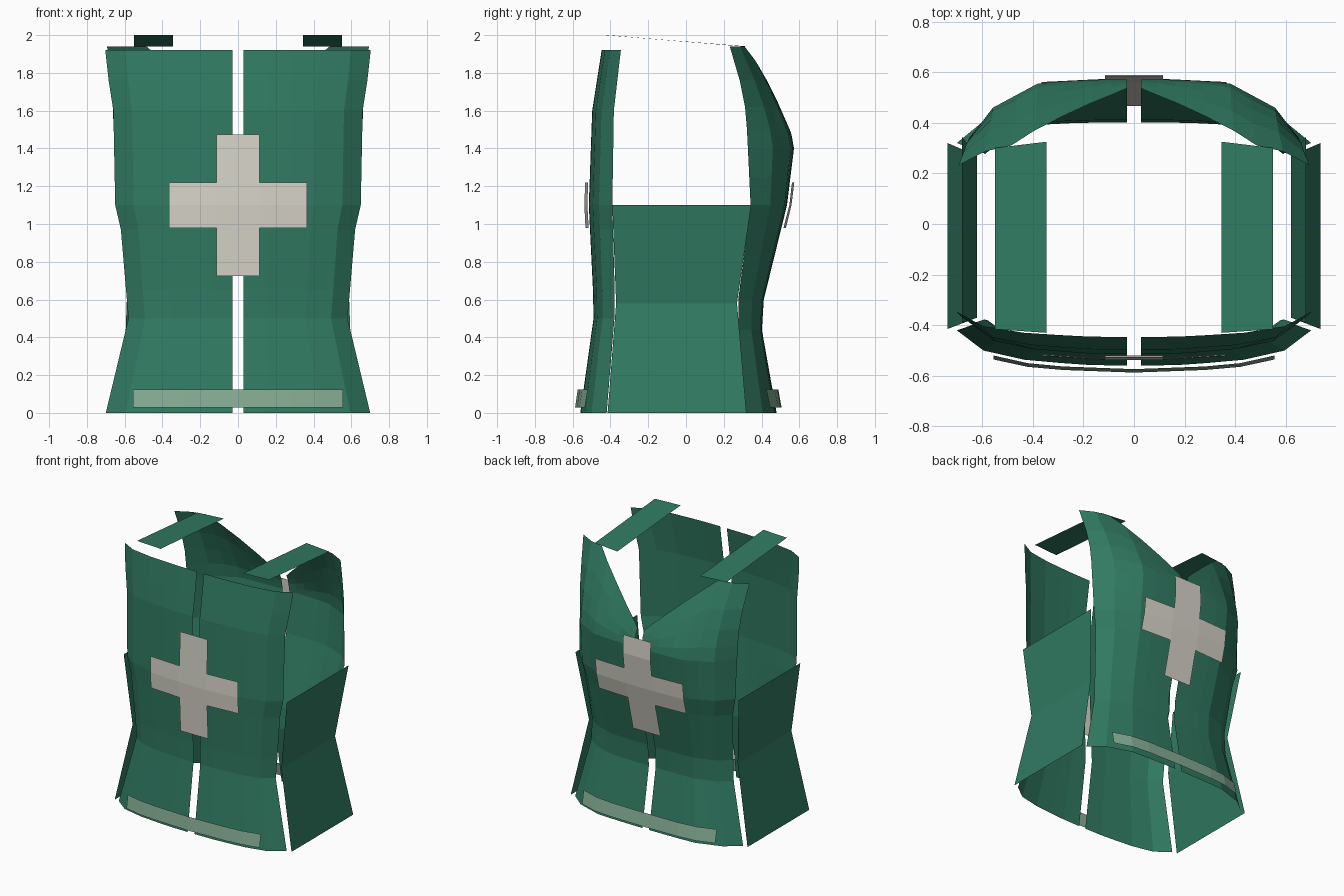
import bpy

if "Cube" in bpy.data.objects:
    bpy.data.objects.remove(bpy.data.objects["Cube"])


def material(name, rgb):
    m = bpy.data.materials.new(name)
    m.diffuse_color = (*rgb, 1)
    m.use_nodes = True
    m.node_tree.nodes["Principled BSDF"].inputs["Base Color"].default_value = m.diffuse_color
    return m


GREEN = material("vest green", (0.030, 0.195, 0.122))
PALE = material("pale green hem", (0.235, 0.41, 0.295))
CREAM = material("cream cross", (0.68, 0.66, 0.58))


def lerp(table, t):
    """Piecewise linear lookup in a list of (key, value)."""
    if t <= table[0][0]:
        return table[0][1]
    for (a, u), (b, v) in zip(table, table[1:]):
        if t <= b:
            return u + (v - u) * (t - a) / (b - a)
    return table[-1][1]


# Body shape by height: half width, centre depth and side edge depth
WIDTH = [(0, .70), (.5, .58), (.97, .62), (1.1, .65), (1.6, .66), (1.76, .685), (1.94, .705)]
FRONT_MID = [(0, -.56), (.5, -.49), (.65, -.493), (1.1, -.515), (1.6, -.497), (1.92, -.447)]
FRONT_EDGE = [(0, -.42), (.55, -.375), (1.1, -.39), (1.6, -.382), (1.92, -.345)]
BACK_MID = [(0, .48), (.44, .402), (.6, .412), (1.1, .535), (1.4, .572),
            (1.48, .558), (1.72, .455), (1.94, .335)]
BACK_EDGE = [(0, .32), (.55, .27), (1.1, .342), (1.6, .318), (1.94, .225)]
# Roundness across the body: 0 at the centre, 1 at the side edge
FRONT_BEND = [(0, 0), (.25, .02), (.42, .08), (.62, .17), (.85, .43), (1, 1)]
BACK_BEND = [(0, 0), (.25, .01), (.42, .03), (.58, .07), (.85, .46), (1, 1)]


def depth(back, x, z):
    f = min(abs(x) / lerp(WIDTH, z), 1)
    if back:
        mid, edge, d = lerp(BACK_MID, z), lerp(BACK_EDGE, z), lerp(BACK_BEND, f)
    else:
        mid, edge, d = lerp(FRONT_MID, z), lerp(FRONT_EDGE, z), lerp(FRONT_BEND, f)
    return mid + (edge - mid) * d


def sheet(name, us, vs, point, mat, flip=False, keep=None, mirror=False):
    """Grid of flat faces; point(u, v) places each corner."""
    n = len(us)
    verts = [point(u, v) for v in vs for u in us]
    faces = []
    for j in range(len(vs) - 1):
        for i in range(n - 1):
            if keep and not keep(i, j):
                continue
            q = (j * n + i, j * n + i + 1, (j + 1) * n + i + 1, (j + 1) * n + i)
            faces.append(q[::-1] if flip else q)
    me = bpy.data.meshes.new(name)
    me.from_pydata(verts, [], faces)
    me.materials.append(mat)
    ob = bpy.data.objects.new(name, me)
    bpy.context.collection.objects.link(ob)
    if mirror:
        ob.modifiers.new("Mirror", 'MIRROR').use_mirror_merge = False
    return ob


GAP = 0.028
COLS = [0, .25, .42, .62, .85, 1]


def front_point(f, z):
    x = max(f * lerp(WIDTH, z), GAP)
    return (x, depth(False, x, z), z)


def back_point(f, z):
    # above the chest the rows squeeze down into the V neck
    if z > 1.4:
        top = lerp([(.04, 1.53), (.70, 1.94)], f)
        z = 1.4 + (z - 1.4) * (top - 1.4) / .54
    x = max(f * (lerp(WIDTH, z) - (.012 if z > 1.7 else 0)), GAP)
    return (x, depth(True, x, z), z)


# Front and back panels, split down the middle
sheet("front_panel", COLS, [0, .5, .65, .97, 1.1, 1.6, 1.76, 1.92], front_point, GREEN, mirror=True)
sheet("back_panel", [0, .14, .25, .42, .58, .70, .85, 1],
      [0, .44, .6, .97, 1.1, 1.25, 1.4, 1.5, 1.62, 1.76, 1.94],
      back_point, GREEN, flip=True, mirror=True)

# Side panels under the arms
SIDE_X = [(0, .737), (.58, .62), (1.1, .68)]
SIDE_A = [(0, -.415), (.58, -.37), (1.1, -.39)]
SIDE_B = [(0, .32), (.58, .27), (1.1, .345)]
sheet("side_panel", [0, 1], [0, .58, 1.1],
      lambda u, z: (lerp(SIDE_X, z), lerp(SIDE_B if u else SIDE_A, z), z), GREEN, mirror=True)

# Shoulder straps
sheet("shoulder_strap", [.345, .55], [0, 1],
      lambda x, v: (x, .325 - (x - .345) * .12 if v else -.43 + (x - .345) * .07,
                    1.94 if v else 2.0), GREEN, mirror=True)

# Crosses and hem bands float just outside the panels
for back, side in ((False, "front"), (True, "back")):
    off = 1 if back else -1

    def outside(x, z):
        return (x, depth(back, x, z) + off * .025, z)

    cross_z = [.725, .98, 1.1, 1.22, 1.34, 1.475]
    sheet(side + "_cross", [-.365, -.115, .115, .365], cross_z, outside, CREAM,
          flip=back, keep=lambda i, j: i == 1 or j in (1, 2))
    sheet(side + "_hem_band", [-.555, -.42, -.28, 0, .28, .42, .555], [.028, .125],
          lambda x, z: (x, depth(back, x, z) + off * .031, z), PALE, flip=back)
